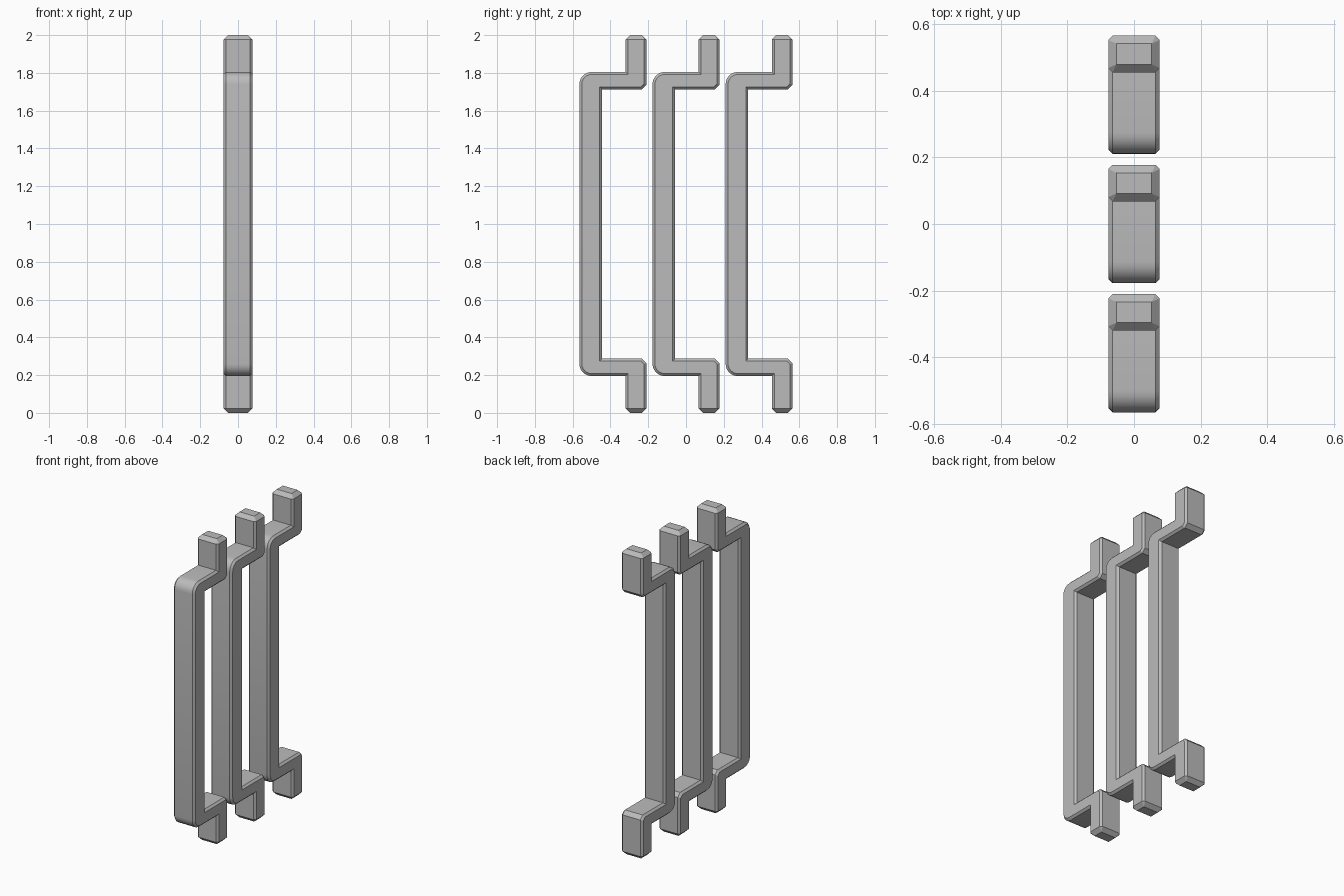
import bpy, bmesh, math

if "Cube" in bpy.data.objects:
    bpy.data.objects.remove(bpy.data.objects["Cube"], do_unlink=True)

GREY = (0.5, 0.5, 0.5, 1)
mat = bpy.data.materials.new("plain grey")
mat.use_nodes = True
mat.diffuse_color = GREY
mat.node_tree.nodes["Principled BSDF"].inputs["Base Color"].default_value = GREY

HALF_WIDTH = 0.077
DEPTH = 0.355           # front of grip to back of tabs
SPACING = 0.387
EDGE = 0.013            # chamfer along the long edges
TIP = 0.024             # chamfer at tab ends and tab corners
RADIUS = 0.065          # rounded grip corners
END = 1 - TIP
ARM_OUT, ARM_IN = 0.805, 0.713
GRIP, TAB = 0.12, DEPTH - 0.11


def upper_profile():
    """Upper half of the side outline, from the inner grip round to the outer grip."""
    pts = [(GRIP, ARM_IN), (DEPTH - TIP, ARM_IN), (DEPTH, ARM_IN + TIP),
           (DEPTH, END), (TAB, END), (TAB, ARM_OUT)]
    for i in range(7):
        a = math.pi / 2 * (1 + i / 6)
        pts.append((RADIUS + RADIUS * math.cos(a), ARM_OUT - RADIUS + RADIUS * math.sin(a)))
    return pts


def make_bracket(name, y_front):
    half = upper_profile()
    outline = half + [(y, -z) for y, z in reversed(half)]
    bm = bmesh.new()
    face = bm.faces.new([bm.verts.new((-HALF_WIDTH, y, z)) for y, z in outline])
    ext = bmesh.ops.extrude_face_region(bm, geom=[face])["geom"]
    bmesh.ops.translate(bm, vec=(2 * HALF_WIDTH, 0, 0),
                        verts=[g for g in ext if isinstance(g, bmesh.types.BMVert)])
    bmesh.ops.recalc_face_normals(bm, faces=bm.faces)

    # Chamfer the long edges, leaving the tab ends square
    long_edges = [e for e in bm.edges
                  if abs(e.verts[0].co.x - e.verts[1].co.x) < 1e-5
                  and not all(abs(v.co.z) > END - 1e-4 for v in e.verts)]
    bmesh.ops.bevel(bm, geom=long_edges, offset=EDGE, segments=1,
                    affect='EDGES', clamp_overlap=False)

    # Taper the tab ends to a smaller flat tip
    for tip in [f for f in bm.faces if all(abs(v.co.z) > END - 1e-4 for v in f.verts)]:
        ext = bmesh.ops.extrude_face_region(bm, geom=[tip])["geom"]
        if tip.is_valid:
            bm.faces.remove(tip)
        lim = HALF_WIDTH - TIP
        for v in [g for g in ext if isinstance(g, bmesh.types.BMVert)]:
            v.co.x = max(-lim, min(lim, v.co.x))
            v.co.y = max(TAB + TIP, min(DEPTH - TIP, v.co.y))
            v.co.z = math.copysign(1, v.co.z)
    bmesh.ops.remove_doubles(bm, verts=bm.verts, dist=1e-4)
    bmesh.ops.recalc_face_normals(bm, faces=bm.faces)
    bmesh.ops.translate(bm, vec=(0, y_front, 1), verts=bm.verts)

    mesh = bpy.data.meshes.new(name)
    bm.to_mesh(mesh)
    bm.free()
    mesh.materials.append(mat)
    obj = bpy.data.objects.new(name, mesh)
    bpy.context.collection.objects.link(obj)
    bpy.ops.object.select_all(action='DESELECT')
    obj.select_set(True)
    bpy.context.view_layer.objects.active = obj
    bpy.ops.object.shade_smooth_by_angle(angle=math.radians(30))


# Three identical handles in a row
for i, name in enumerate(("front_handle", "middle_handle", "back_handle")):
    make_bracket(name, (i - 1) * SPACING - DEPTH / 2)
